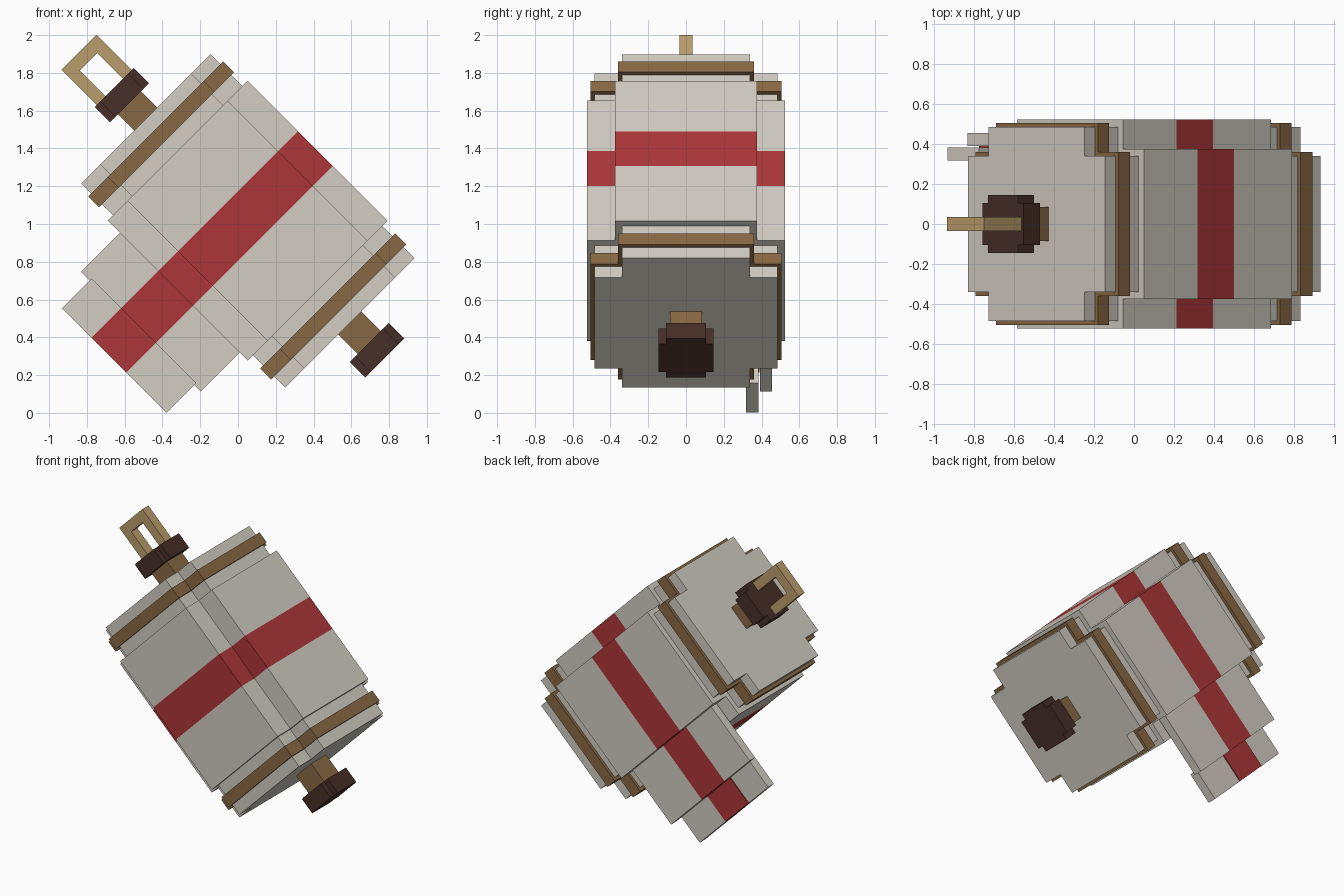
import bpy, bmesh, math
from mathutils import Vector

cube = bpy.data.objects.get("Cube")
if cube:
    bpy.data.objects.remove(cube, do_unlink=True)

TILT = math.radians(45)      # the whole roll leans over
MID = 0.755                  # height of the roll axis in the tilted frame
STRIPE = (-0.83, -0.57)      # red band along the roll axis


def material(name, rgb):
    linear = [(c / 255 / 12.92) if c < 11 else ((c / 255 + 0.055) / 1.055) ** 2.4 for c in rgb]
    m = bpy.data.materials.new(name)
    m.use_nodes = True
    m.diffuse_color = (*linear, 1)
    bsdf = next(n for n in m.node_tree.nodes if n.type == 'BSDF_PRINCIPLED')
    bsdf.inputs["Base Color"].default_value = (*linear, 1)
    return m


PAPER = material("paper_white", (210, 205, 194))
RED = material("stripe_red", (173, 54, 56))
WOOD = material("wood_brown", (137, 105, 68))
DARK = material("dark_wood", (70, 47, 39))
TAN = material("cord_tan", (186, 158, 107))


def prism(name, profile, start, end, mat, striped=False):
    """Extrude a (depth, radius) outline along the roll axis."""
    bm = bmesh.new()
    base = bm.faces.new([bm.verts.new((start, y, r)) for y, r in profile])
    grown = bmesh.ops.extrude_face_region(bm, geom=[base])
    tops = [g for g in grown["geom"] if isinstance(g, bmesh.types.BMVert)]
    bmesh.ops.translate(bm, verts=tops, vec=(end - start, 0, 0))
    if striped:
        for cut in STRIPE:
            bmesh.ops.bisect_plane(bm, geom=bm.verts[:] + bm.edges[:] + bm.faces[:],
                                   plane_co=Vector((cut, 0, 0)), plane_no=Vector((1, 0, 0)))
        for f in bm.faces:
            if STRIPE[0] < f.calc_center_median().x < STRIPE[1]:
                f.material_index = 1
    bmesh.ops.recalc_face_normals(bm, faces=bm.faces[:])
    mesh = bpy.data.meshes.new(name)
    bm.to_mesh(mesh)
    bm.free()
    mesh.materials.append(mat)
    if striped:
        mesh.materials.append(RED)
    ob = bpy.data.objects.new(name, mesh)
    ob.rotation_euler.y = TILT
    bpy.context.collection.objects.link(ob)
    return ob


def cross(wide, narrow):
    """Plus-shaped outline: a blocky stand-in for a circle."""
    w, n = wide, narrow
    quarter = [(w, n), (n, n), (n, w)]
    pts = []
    for k in range(4):
        c, s = round(math.cos(k * math.pi / 2)), round(math.sin(k * math.pi / 2))
        pts += [(c * y - s * r, MID + s * y + c * r) for y, r in quarter]
    return pts


def rect(y0, y1, r0, r1):
    return [(y0, r0), (y1, r0), (y1, r1), (y0, r1)]


# Rolled paper
prism("paper_roll", cross(0.523, 0.375), -1.207, -0.16, PAPER, striped=True)
prism("inner_roll", cross(0.484, 0.34), -1.445, 0.081, PAPER)

# Wooden rims near both ends
prism("upper_rim", cross(0.506, 0.36), -1.371, -1.29, WOOD)
prism("lower_rim", cross(0.506, 0.36), -0.083, 0.0, WOOD)

# Handles and knobs
shaft = rect(-0.086, 0.086, MID - 0.086, MID + 0.086)
prism("upper_handle", shaft, -1.6, -1.43, WOOD)
prism("lower_handle", shaft, 0.07, 0.25, WOOD)
prism("upper_knob", cross(0.146, 0.105), -1.681, -1.567, DARK)
prism("lower_knob", cross(0.146, 0.105), 0.228, 0.343, DARK)

# Hanging loop on the upper knob
for side, r0, r1 in (("left", MID + 0.065, MID + 0.131), ("right", MID - 0.131, MID - 0.065)):
    prism(f"loop_{side}_bar", rect(-0.035, 0.035, r0, r1), -1.945, -1.67, TAN)
prism("loop_end_bar", rect(-0.035, 0.035, MID - 0.065, MID + 0.065), -1.945, -1.875, TAN)

# Loose end of the paper, in two steps
prism("paper_flap", rect(0.391, 0.454, -0.06, 0.40), -1.117, -0.22, PAPER, striped=True)
prism("paper_tip", rect(0.317, 0.383, -0.267, -0.045), -1.05, -0.269, PAPER, striped=True)
prism("tip_stripe", rect(0.382, 0.390, -0.266, -0.05), *STRIPE, RED)
